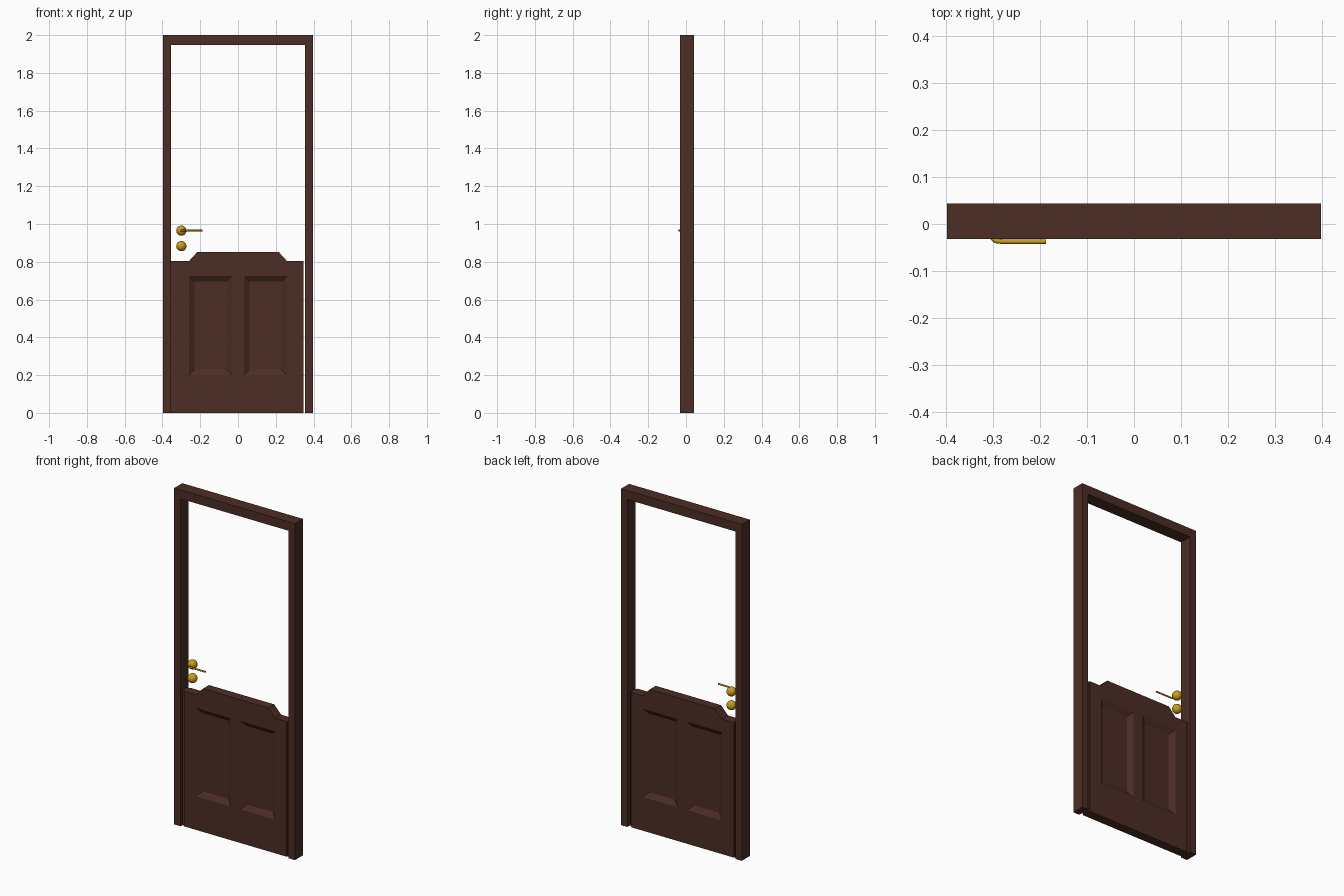
import bpy
import bmesh
from mathutils import Matrix, Vector

cube = bpy.data.objects.get("Cube")
if cube:
    bpy.data.objects.remove(cube, do_unlink=True)


def material(name, colour):
    mat = bpy.data.materials.new(name)
    mat.use_nodes = True
    mat.diffuse_color = (*colour, 1)
    mat.node_tree.nodes["Principled BSDF"].inputs["Base Color"].default_value = (*colour, 1)
    return mat


wood = material("dark_brown_wood", (0.073, 0.026, 0.018))
brass = material("brass", (0.58, 0.33, 0.012))


def finish(name, bm, mat, smooth=False):
    bmesh.ops.recalc_face_normals(bm, faces=bm.faces)
    mesh = bpy.data.meshes.new(name)
    bm.to_mesh(mesh)
    bm.free()
    mesh.materials.append(mat)
    for poly in mesh.polygons:
        poly.use_smooth = smooth
    obj = bpy.data.objects.new(name, mesh)
    bpy.context.collection.objects.link(obj)
    return obj


def extrude_back(bm, depth):
    """Thicken all faces along +y."""
    result = bmesh.ops.extrude_face_region(bm, geom=bm.faces[:], use_keep_orig=True)
    moved = [v for v in result["geom"] if isinstance(v, bmesh.types.BMVert)]
    bmesh.ops.translate(bm, verts=moved, vec=(0, depth, 0))


def slab(name, points, front, back, mat):
    """Extrude an outline in x and z from front to back."""
    bm = bmesh.new()
    bm.faces.new([bm.verts.new((x, front, z)) for x, z in points])
    extrude_back(bm, back - front)
    return finish(name, bm, mat)


# Door frame: two mitred posts and a lintel
OUT, INN, TOP, HEAD = 0.397, 0.356, 2.0, 1.947
FRONT, BACK = -0.032, 0.043
for name, s in (("right_post", -1), ("left_post", 1)):
    slab(name, [(s * OUT, 0), (s * INN, 0), (s * INN, HEAD), (s * OUT, TOP)], FRONT, BACK, wood)
slab("lintel", [(-OUT, TOP), (-INN, HEAD), (INN, HEAD), (OUT, TOP)], FRONT, BACK, wood)

# Door leaf: grid of rails and stiles with a raised top and sunken panels
LEAF_FRONT, LEAF_BACK = -0.022, 0.034
xs = [-0.34, -0.26, -0.032, 0.032, 0.26, 0.336]
zs = [0, 0.2, 0.725, 0.803]
bm = bmesh.new()
grid = [[bm.verts.new((x, LEAF_FRONT, z)) for x in xs] for z in zs]
for low, high in zip(grid, grid[1:]):
    for i in range(len(xs) - 1):
        bm.faces.new((low[i], low[i + 1], high[i + 1], high[i]))
crest = [bm.verts.new((x, LEAF_FRONT, 0.852)) for x in (0.215, -0.215)]
bm.faces.new(grid[-1][1:5] + crest)
extrude_back(bm, LEAF_BACK - LEAF_FRONT)
bmesh.ops.recalc_face_normals(bm, faces=bm.faces)
panels = []
for face in bm.faces:
    c = face.calc_center_median()
    if abs(face.normal.y) > 0.9 and zs[1] < c.z < zs[2] and 0.1 < abs(c.x) < 0.2:
        panels.append(face)
bmesh.ops.inset_individual(bm, faces=panels, thickness=0.042, depth=-0.02)
finish("door_leaf", bm, wood)

# Rebated lips along both edges of the leaf
for name, a, b in (("right_edge_lip", -0.356, -0.34), ("left_edge_lip", 0.336, 0.346)):
    slab(name, [(a, 0), (b, 0), (b, 0.803), (a, 0.803)], -0.015, 0.027, wood)

# Brass knobs, one for the handle and one for the lock
KNOB_X, HANDLE_Z = -0.3, 0.965
for name, z in (("handle_knob", HANDLE_Z), ("lock_knob", 0.883)):
    bm = bmesh.new()
    bmesh.ops.create_uvsphere(bm, u_segments=24, v_segments=16, radius=0.027,
                              matrix=Matrix.Translation((KNOB_X, 0.001, z)))
    finish(name, bm, brass, smooth=True)

# Lever: tube running forward from the knob and bending sideways
curve = bpy.data.curves.new("lever_handle", "CURVE")
curve.dimensions = "3D"
curve.bevel_depth = 0.005
curve.bevel_resolution = 3
curve.use_fill_caps = True
path = [(KNOB_X, -0.01), (KNOB_X, -0.03), (-0.294, -0.036), (-0.28, -0.0375), (-0.187, -0.0375)]
spline = curve.splines.new("POLY")
spline.points.add(len(path) - 1)
for point, (x, y) in zip(spline.points, path):
    point.co = (x, y, HANDLE_Z, 1)
curve.materials.append(brass)
bpy.context.collection.objects.link(bpy.data.objects.new("lever_handle", curve))
